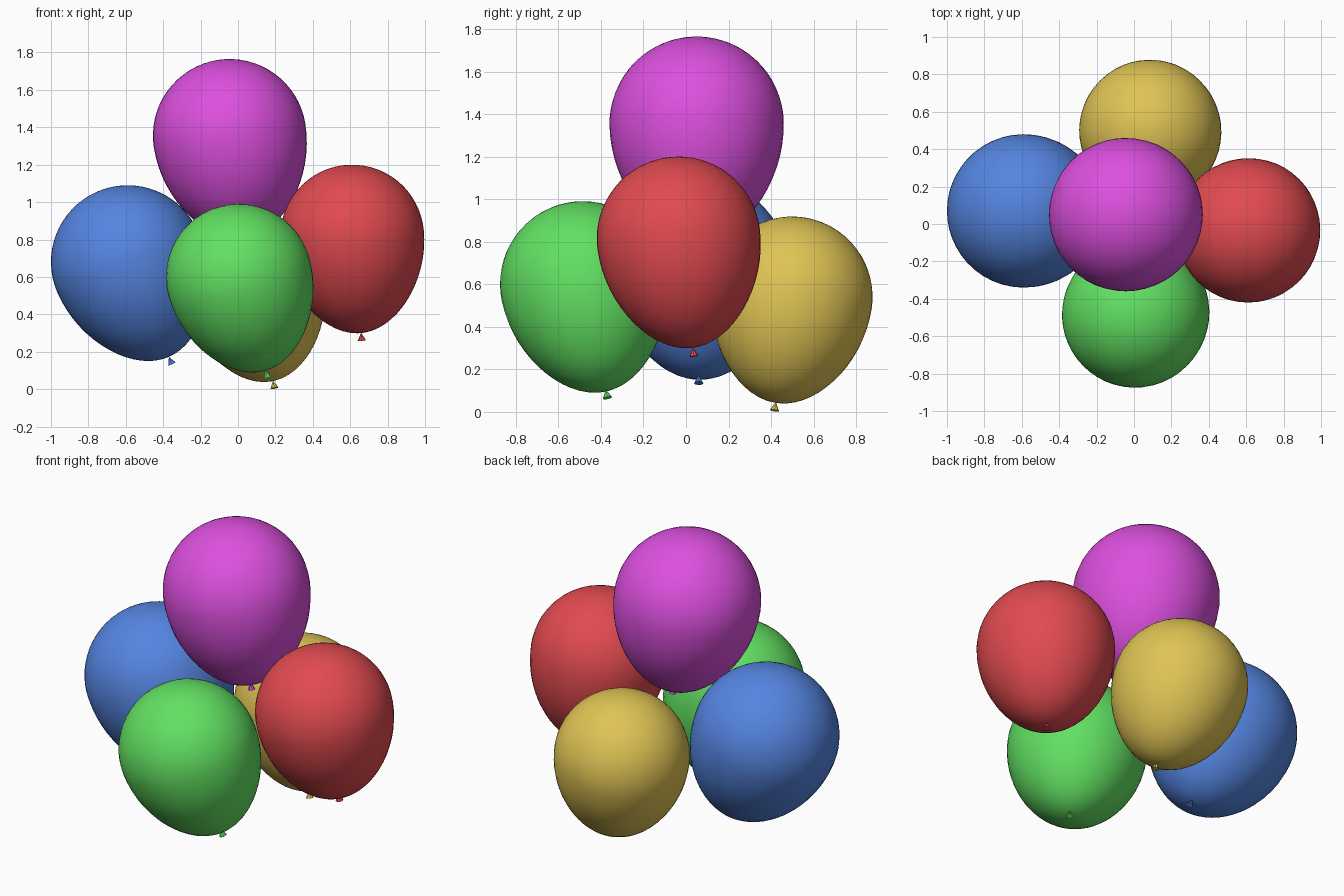
import bpy
import bmesh
from mathutils import Vector, Matrix

default_cube = bpy.data.objects.get("Cube")
if default_cube:
    bpy.data.objects.remove(default_cube, do_unlink=True)

STRETCH = 1.35   # length of the lower half relative to the radius
TAPER = 0.08     # narrowing towards the neck


def make_material(name, rgb):
    mat = bpy.data.materials.new(name)
    mat.use_nodes = True
    color = (*rgb, 1.0)
    mat.diffuse_color = color
    mat.node_tree.nodes["Principled BSDF"].inputs["Base Color"].default_value = color
    return mat


def add_object(name, bm, mat, matrix, smooth):
    mesh = bpy.data.meshes.new(name)
    for face in bm.faces:
        face.smooth = smooth
    bm.to_mesh(mesh)
    bm.free()
    mesh.materials.append(mat)
    obj = bpy.data.objects.new(name, mesh)
    obj.matrix_world = matrix
    bpy.context.collection.objects.link(obj)
    return obj


def add_balloon(color_name, rgb, center, radius, knot_dir):
    mat = make_material(color_name, rgb)
    # Local -z points towards the knot
    tilt = Vector((0, 0, -1)).rotation_difference(Vector(knot_dir).normalized())
    matrix = Matrix.Translation(center) @ tilt.to_matrix().to_4x4()

    # Egg-shaped body: round above, stretched and tapered below
    bm = bmesh.new()
    bmesh.ops.create_uvsphere(bm, u_segments=48, v_segments=32, radius=1)
    for v in bm.verts:
        if v.co.z < 0:
            narrow = 1 - TAPER * v.co.z ** 2
            v.co = Vector((v.co.x * narrow, v.co.y * narrow, v.co.z * STRETCH))
        v.co *= radius
    add_object(color_name + "_balloon_body", bm, mat, matrix, True)

    # Small flared cone knot just under the body
    bm = bmesh.new()
    height = 0.042
    bmesh.ops.create_cone(
        bm, cap_ends=True, segments=8, radius1=0.022, radius2=0.0, depth=height,
        matrix=Matrix.Translation((0, 0, -radius * STRETCH - height * 0.5)))
    add_object(color_name + "_balloon_knot", bm, mat, matrix, False)


# Colour, centre, radius, direction from centre to knot
balloons = [
    ("purple", (0.72, 0.08, 0.74), (-0.045, 0.05, 1.355), 0.41, (0.094, 0.011, -0.59)),
    ("red", (0.75, 0.069, 0.08), (0.61, -0.035, 0.815), 0.385, (0.05, 0.07, -0.535)),
    ("blue", (0.09, 0.235, 0.75), (-0.59, 0.07, 0.68), 0.41, (0.23, -0.01, -0.53)),
    ("green", (0.122, 0.75, 0.122), (0.005, -0.485, 0.60), 0.39, (0.145, 0.11, -0.51)),
    ("yellow", (0.74, 0.55, 0.09), (0.085, 0.50, 0.54), 0.378, (0.105, -0.08, -0.51)),
]
for spec in balloons:
    add_balloon(*spec)
